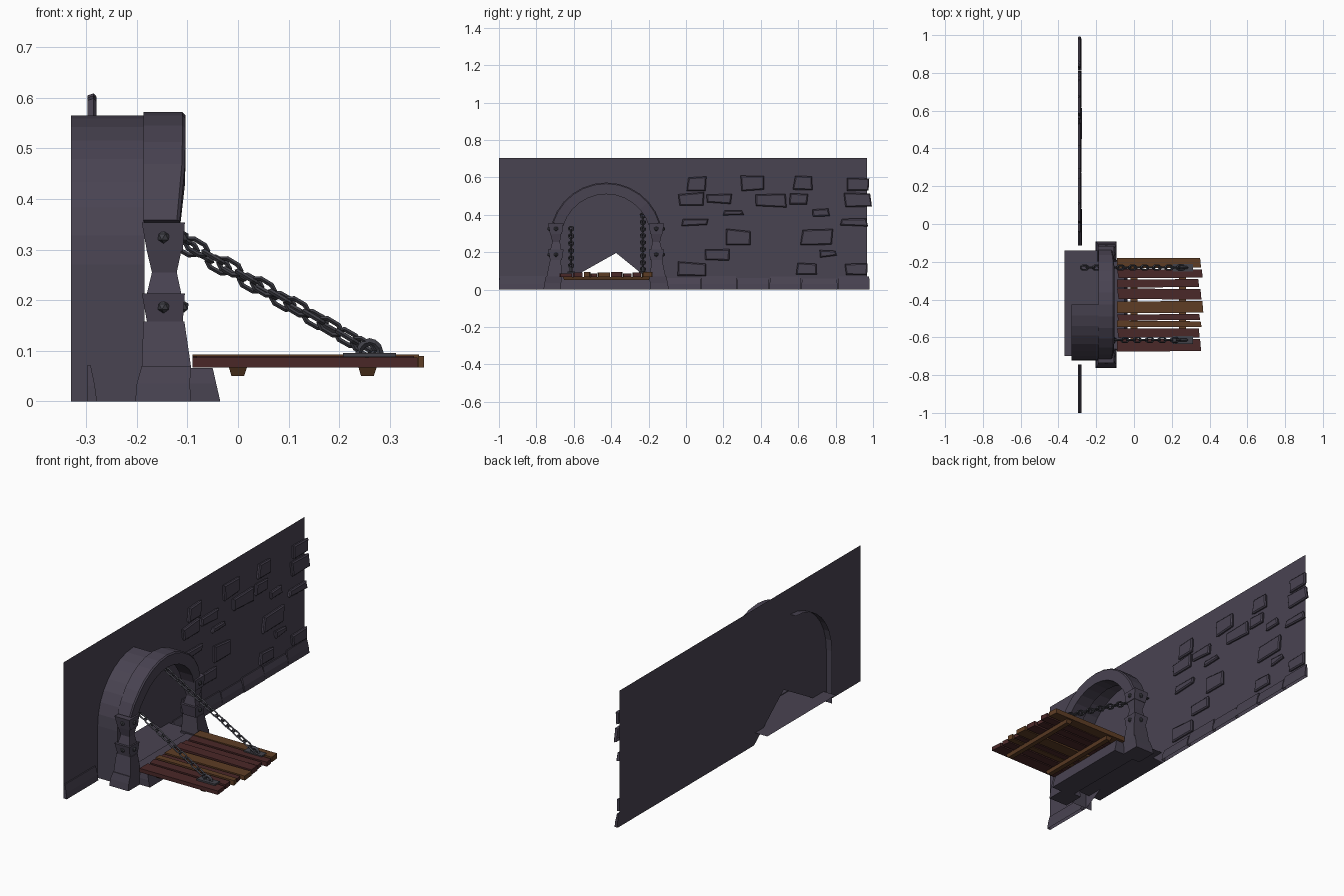
import bpy, bmesh, math, random
from mathutils import Vector

if "Cube" in bpy.data.objects:
    bpy.data.objects.remove(bpy.data.objects["Cube"])

random.seed(4)
CY, CZ = -0.427, 0.27          # centre of the arch
WX = -0.297                    # plane of the wall


def material(name, rgb):
    m = bpy.data.materials.new(name)
    m.diffuse_color = (*rgb, 1)
    m.use_nodes = True
    m.node_tree.nodes["Principled BSDF"].inputs["Base Color"].default_value = m.diffuse_color
    return m


STONE = material("purple grey stone", (0.066, 0.056, 0.083))
IRON = material("dark iron", (0.055, 0.055, 0.068))
DARK = material("dark red wood", (0.068, 0.021, 0.021))
BROWN = material("brown wood", (0.112, 0.047, 0.018))


def finish(name, bm, mat, normals=True):
    if normals:
        bmesh.ops.recalc_face_normals(bm, faces=bm.faces)
    me = bpy.data.meshes.new(name)
    bm.to_mesh(me)
    bm.free()
    me.materials.append(mat)
    ob = bpy.data.objects.new(name, me)
    bpy.context.collection.objects.link(ob)
    return ob


def loft(bm, loops, caps=(True, True), closed=True):
    """Skin a row of loops that have the same number of points."""
    rows = [[bm.verts.new(p) for p in lp] for lp in loops]
    n = len(rows[0])
    for a, b in zip(rows, rows[1:]):
        for i in range(n if closed else n - 1):
            j = (i + 1) % n
            bm.faces.new((a[i], a[j], b[j], b[i]))
    if caps[0]:
        bm.faces.new(rows[0][::-1])
    if caps[1]:
        bm.faces.new(rows[-1])


def rect(x0, x1, y0, y1, z):
    return [(x0, y0, z), (x1, y0, z), (x1, y1, z), (x0, y1, z)]


# wall sheet with the arched gate hole
bm = bmesh.new()
R = 0.295
arc = [(CY + R * math.cos(t), CZ + R * math.sin(t))
       for t in [math.pi * i / 16 for i in range(17)]]
outline = [(-1, 0), (-1, 0.703), (0.968, 0.703), (0.968, 0), (CY + R, 0)] + arc + [(CY - R, 0)]
bm.faces.new([bm.verts.new((WX, y, z)) for y, z in outline][::-1])
bmesh.ops.triangulate(bm, faces=bm.faces)
wall = finish("wall", bm, STONE, False)

# raised stones: y0, z0, y1, z1
stones = [(0.00, .525, .11, .61), (-.045, .445, .10, .522), (.10, .455, .25, .52),
          (.285, .525, .425, .61), (.36, .435, .545, .52), (.545, .45, .655, .515),
          (.57, .525, .68, .61), (.855, .525, .985, .605), (.84, .44, .995, .522),
          (.195, .39, .31, .437), (-.025, .335, .125, .39), (.21, .235, .35, .325),
          (.61, .235, .79, .325), (.675, .39, .77, .435), (.82, .33, .975, .385),
          (.585, .075, .70, .15), (-.045, .07, .11, .15), (.09, .15, .245, .225),
          (.71, .17, .81, .22), (.845, .07, .98, .15)]
bm = bmesh.new()
for y0, z0, y1, z1 in stones:
    j = lambda: random.uniform(0, 0.014)
    q = [(y0 + j(), z0 + j()), (y1 - j(), z0 + j()), (y1 - j(), z1 - j()), (y0 + j(), z1 - j())]
    cy, cz = (y0 + y1) / 2, (z0 + z1) / 2
    inset = lambda x, d: [(x, y - math.copysign(d, y - cy), z - math.copysign(d, z - cz)) for y, z in q]
    loft(bm, [inset(WX, -.004), inset(WX + .012, 0), inset(WX + .017, .006)], (False, True))
finish("wall_stones", bm, STONE)

# sloping foot slabs along the wall
bm = bmesh.new()
for start, end in ((-1.0, -0.74), (-0.115, 0.985)):
    y = start
    while y < end - 0.01:
        w = random.uniform(0.12, 0.2)
        y2 = end if y + w > end - 0.08 else y + w
        d, h = random.uniform(.018, .024), random.uniform(.06, .072)
        loft(bm, [rect(WX, WX + d, y, y2 - .003, 0), rect(WX, WX + d - .004, y, y2 - .003, .03),
                  rect(WX, WX + .006, y + .003, y2 - .006, h)], (False, True))
        y = y2
finish("wall_foot", bm, STONE)

# half vault between wall and arch, on the -y side only
bm = bmesh.new()
half = [(CY + R * math.cos(t), CZ + R * math.sin(t))
        for t in [math.pi * (0.5 + i / 16) for i in range(9)]] + [(CY - R, 0)]
loft(bm, [[(x, y, z) for y, z in half] for x in (-0.33, -0.185)], (False, False), False)
finish("half_vault", bm, STONE, False)

# arch ring
bm = bmesh.new()
loops = []
for i in range(13):
    t = math.radians(17 + 146 * i / 12)
    c, s = math.cos(t), math.sin(t)
    front = -0.115 + 0.011 * min(1, (s - .29) * 2.5)
    P = lambda x, r: (x, CY + r * c, CZ + r * s)
    loops.append([P(-.187, .24), P(front, .24), P(front, .296), P(front - .006, .302), P(-.187, .302)])
loft(bm, loops)
finish("arch_ring", bm, STONE)

# stacked pillars: z, x back, x front, inner and outer distance from the gate axis
shapes = {
    "pillar_foot": [(0, -.203, -.093, .225, .335), (.035, -.2, -.095, .228, .33), (.07, -.19, -.093, .23, .322)],
    "pillar_shaft": [(.07, -.19, -.093, .235, .318), (.158, -.187, -.106, .242, .3)],
    "pillar_low_cap": [(.158, -.18, -.109, .236, .3), (.213, -.19, -.105, .228, .31)],
    "pillar_neck": [(.213, -.18, -.112, .24, .298), (.255, -.17, -.121, .247, .288), (.297, -.18, -.112, .24, .298)],
    "pillar_top_cap": [(.297, -.18, -.109, .236, .3), (.353, -.19, -.105, .228, .31)],
}
for side, tag in ((-1, "left"), (1, "right")):
    for name, rows in shapes.items():
        bm = bmesh.new()
        loft(bm, [rect(x0, x1, CY + side * a, CY + side * b, z) for z, x0, x1, a, b in rows])
        finish(f"{name}_{tag}", bm, STONE)
    # studs on the caps
    bm = bmesh.new()
    for z in (.187, .325):
        for p in ((-.147, CY + side * .303, z), (-.109, CY + side * .268, z)):
            g = bmesh.ops.create_icosphere(bm, subdivisions=1, radius=.013)
            bmesh.ops.translate(bm, verts=g["verts"], vec=p)
    finish(f"cap_studs_{tag}", bm, IRON)

# threshold and gate floor
bm = bmesh.new()
loft(bm, [rect(-.16, -.035, -.67, -.19, 0), rect(-.16, -.043, -.67, -.19, .035),
          rect(-.16, -.05, -.665, -.195, .066)])
finish("threshold", bm, STONE)
bm = bmesh.new()
bm.faces.new([bm.verts.new(p) for p in rect(-.367, -.1, -.70, -.14, .062)])
finish("gate_floor", bm, STONE, False)

# bridge planks: y centre, width, far end, colour
planks = [(-.208, .05, .355, BROWN), (-.263, .048, .364, DARK), (-.315, .042, .345, DARK),
          (-.369, .055, .357, DARK), (-.44, .064, .367, BROWN), (-.493, .034, .35, DARK),
          (-.53, .036, .358, BROWN), (-.577, .05, .348, DARK), (-.641, .07, .355, DARK)]
for i, (y, w, end, mat) in enumerate(planks):
    bm = bmesh.new()
    k = lambda: random.uniform(-.004, .004)
    y0, y1, y2, y3 = y - w / 2 + k(), y - w / 2 + k(), y + w / 2 + k(), y + w / 2 + k()
    top = .093 - .003 * (i % 3)
    lp = lambda z: [(-.09 + (i % 2) * .008, y0, z), (end, y1, z), (end - .005, y2, z), (-.09, y3, z)]
    loft(bm, [lp(.067), lp(top)])
    finish(f"bridge_plank_{i + 1}", bm, mat)

# cross beams under the planks
for i, x in enumerate((0.0, 0.256)):
    bm = bmesh.new()
    loft(bm, [rect(x - .013, x + .012, -.65, -.2, .05), rect(x - .018, x + .018, -.66, -.19, .068)])
    finish(f"cross_beam_{i + 1}", bm, BROWN)


def sweep_link(bm, centre, u, v, pts, r, closed=True):
    """Sweep a square bar around points given in the u, v plane."""
    n = u.cross(v)
    loops = []
    for a, b in pts:
        out = (u * a * 0.6 + v * b * 1.4).normalized()
        c = centre + u * a + v * b
        loops.append([c + out * r, c + n * r, c - out * r, c - n * r])
    loft(bm, loops + ([loops[0]] if closed else []), (not closed, not closed))


LINK = [(.012, .0115), (.023, .005), (.023, -.005), (.012, -.0115),
        (-.012, -.0115), (-.023, -.005), (-.023, .005), (-.012, .0115)]
for tag, y, start in (("left", -.614, (-.115, .325)), ("right", -.231, (-.262, .395))):
    a, b = Vector((start[0], y, start[1])), Vector((.248, y, .108))
    u = (b - a).normalized()
    side, up = Vector((0, 1, 0)), u.cross(Vector((0, 1, 0)))
    count = round((b - a).length / .037)
    bm = bmesh.new()
    for i in range(count + 1):
        sweep_link(bm, a.lerp(b, i / count), u, up if i % 2 else side, LINK, .005)
    bmesh.ops.remove_doubles(bm, verts=bm.verts, dist=1e-5)
    finish(f"chain_{tag}", bm, IRON)
    # anchor loop and plate on the bridge
    bm = bmesh.new()
    hoop = [(.021 * math.cos(t), .024 * math.sin(t)) for t in [math.pi * i / 6 for i in range(7)]]
    sweep_link(bm, Vector((.26, y, .093)), Vector((1, 0, 0)), Vector((0, 0, 1)), hoop, .008, False)
    loft(bm, [rect(.207, .312, y - .02, y + .02, .088), rect(.207, .312, y - .02, y + .02, .096)])
    finish(f"chain_anchor_{tag}", bm, IRON)
